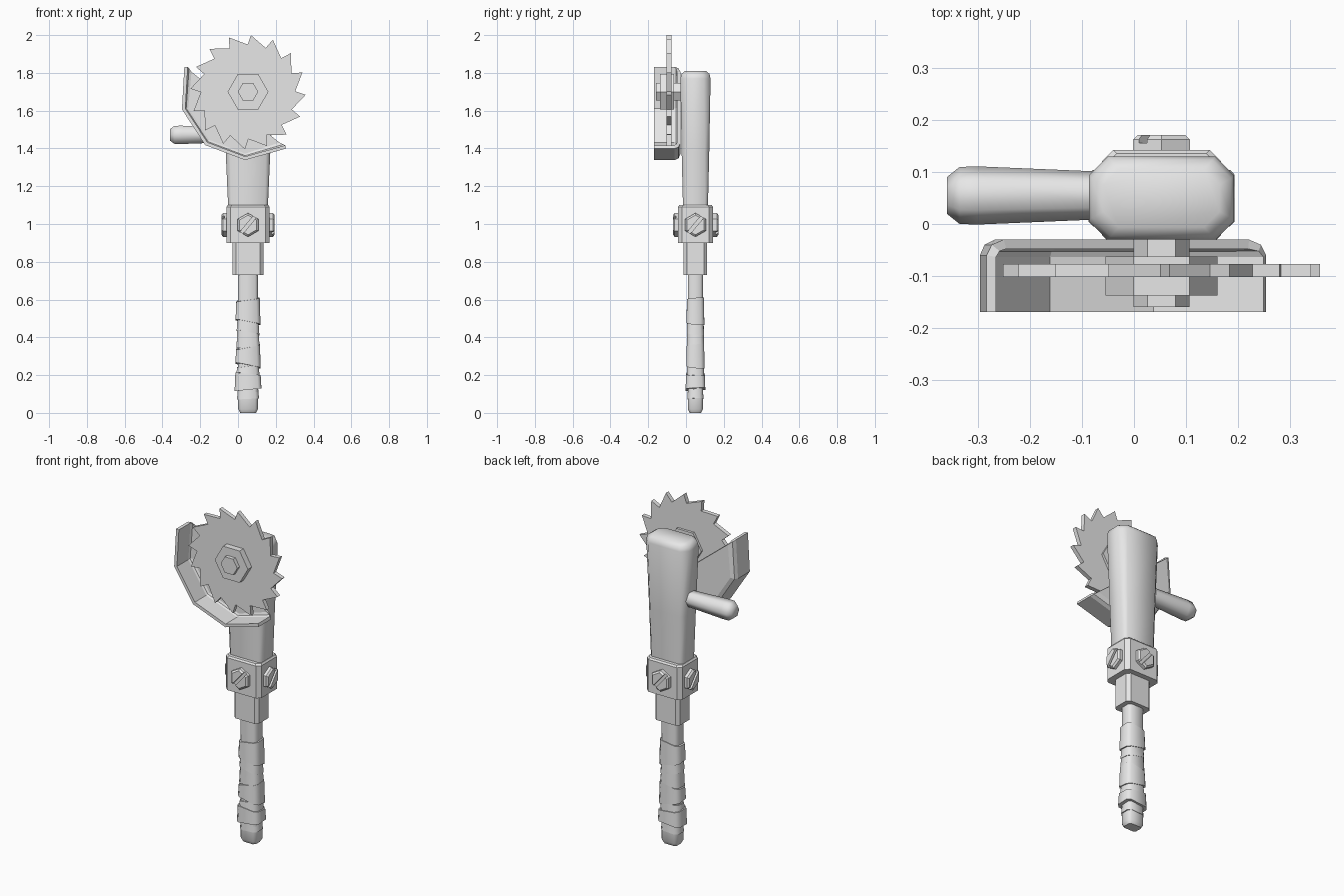
import bpy, bmesh, math
from math import sin, cos, radians, pi
from mathutils import Vector

cube = bpy.data.objects.get("Cube")
if cube:
    bpy.data.objects.remove(cube, do_unlink=True)

CX, CY = 0.053, 0.05          # axis of the handle
HUB_Z = 1.70                  # height of the blade centre

steel = bpy.data.materials.new("plain_grey")
steel.use_nodes = True
grey = (0.8, 0.8, 0.8, 1)
steel.diffuse_color = grey
steel.node_tree.nodes["Principled BSDF"].inputs["Base Color"].default_value = grey


def finish(name, bm, smooth=None):
    """Turn a bmesh into a named object, optionally smoothed below an angle."""
    bmesh.ops.recalc_face_normals(bm, faces=bm.faces)
    mesh = bpy.data.meshes.new(name)
    bm.to_mesh(mesh)
    bm.free()
    mesh.materials.append(steel)
    ob = bpy.data.objects.new(name, mesh)
    bpy.context.collection.objects.link(ob)
    if smooth:
        bpy.ops.object.select_all(action='DESELECT')
        ob.select_set(True)
        bpy.context.view_layer.objects.active = ob
        bpy.ops.object.shade_smooth_by_angle(angle=radians(smooth))
    return ob


def skin(bm, rings, caps=True):
    """Bridge equal rings of points with quads and close both ends."""
    loops = [[bm.verts.new(p) for p in ring] for ring in rings]
    n = len(loops[0])
    for a, b in zip(loops, loops[1:]):
        for i in range(n):
            j = (i + 1) % n
            bm.faces.new((a[i], a[j], b[j], b[i]))
    if caps:
        bm.faces.new(loops[0])
        bm.faces.new(loops[-1])


def box_ring(z, hx, hy, c, tilt=0):
    """Rectangle with cut corners around the handle axis."""
    pts = []
    for sx, sy in ((1, 1), (-1, 1), (-1, -1), (1, -1)):
        pair = [(sx * hx, sy * (hy - c)), (sx * (hx - c), sy * hy)]
        pts += pair if sx * sy > 0 else pair[::-1]
    return [(CX + x, CY + y, z + tilt * (x + 0.5 * y)) for x, y in pts]


def column(name, sections, smooth=None):
    bm = bmesh.new()
    skin(bm, [box_ring(*s) for s in sections])
    return finish(name, bm, smooth)


def hexagon(r, start=0):
    return [(r * cos(start + k * pi / 3), r * sin(start + k * pi / 3)) for k in range(6)]


def plate(name, outline, y0, y1):
    """Extrude an x-z outline around the hub from y0 to y1."""
    bm = bmesh.new()
    skin(bm, [[(CX + x, y, HUB_Z + z) for x, z in outline] for y in (y0, y1)])
    return finish(name, bm)


# Handle shaft
column("handle_shaft", [(0, .042, .03, .012), (.02, .052, .04, .014),
                        (.1, .052, .04, .014), (.76, .052, .04, .014)], 50)

# Cloth bands wound around the grip: bottom, top, half width, half depth, tilts
bands = [(.075, .13, .058, .042, .05, -.1), (.125, .205, .071, .052, .1, -.1),
         (.2, .25, .061, .046, -.2, .15), (.25, .35, .067, .048, -.2, .2),
         (.35, .425, .061, .046, .1, -.2), (.425, .485, .06, .045, -.2, -.2),
         (.48, .6, .066, .047, -.2, .15)]
for i, (z0, z1, hx, hy, t0, t1) in enumerate(bands):
    column(f"grip_band_{i + 1}", [(z0, hx, hy, .018, t0),
                                  (z1, hx - .004, hy - .002, .018, t1)], 50)

# Two stepped collars
column("lower_collar", [(.73, .081, .062, .018), (.91, .081, .062, .018)])
column("upper_collar", [(.9, .115, .093, .022), (1.09, .115, .093, .022),
                        (1.1, .108, .086, .022)])

# Tapered head body
column("head_body", [(1.09, .105, .066, .016), (1.38, .118, .073, .024),
                     (1.77, .14, .08, .036), (1.795, .134, .074, .036),
                     (1.81, .112, .056, .03)], 50)


# Slotted bolts on the four sides of the upper collar
def slotted_bolt(name, turn, distance):
    bm = bmesh.new()

    def hex_stack(target, layers):
        skin(target, [[(x, -d, z) for x, z in hexagon(r, pi / 2)] for d, r in layers])

    hex_stack(bm, [(-.01, .063), (.01, .063)])
    across = Vector((-sin(radians(50)), 0, cos(radians(50))))
    for side in (1, -1):
        half = bmesh.new()
        hex_stack(half, [(.009, .063), (.017, .063), (.026, .052)])
        cut = bmesh.ops.bisect_plane(half, geom=half.verts[:] + half.edges[:] + half.faces[:],
                                     plane_co=across * side * .009, plane_no=across * side,
                                     clear_inner=True)
        rim = [e for e in cut["geom_cut"] if isinstance(e, bmesh.types.BMEdge)]
        bmesh.ops.contextual_create(half, geom=rim)
        piece = bpy.data.meshes.new("bolt_half")
        half.to_mesh(piece)
        half.free()
        bm.from_mesh(piece)
        bpy.data.meshes.remove(piece)
    ob = finish(name, bm)
    ob.rotation_euler.z = turn
    ob.location = (CX + sin(turn) * distance, CY - cos(turn) * distance, .995)


for side, turn, distance in (("front", 0, .093), ("left", pi / 2, .115),
                             ("back", pi, .096), ("right", -pi / 2, .115)):
    slotted_bolt(f"{side}_bolt", turn, distance)

# Side peg
bm = bmesh.new()
skin(bm, [[(x, .055 + y, 1.472 + z) for y, z in hexagon(r)]
          for x, r in ((-.36, .036), (-.336, .055), (-.3, .056), (-.04, .045))])
finish("side_peg", bm, 65)

# Saw blade with slanted teeth
TEETH = 16
teeth = []
for k in range(TEETH):
    tip = radians(87) + k * 2 * pi / TEETH
    for r, a in ((.3055 if k else .3, tip), (.25, tip + radians(3.5))):
        teeth.append((r * cos(a), min(r * sin(a), .3)))
plate("saw_blade", teeth, -.102, -.077)

# Hub flange and axle
plate("hub_flange", hexagon(.108), -.138, -.063)
plate("hub_axle", hexagon(.054), -.16, -.02)

# Blade guard: an angular rim closed at the back by a plate cut along its chord
def guard_ring(y, r):
    pts = [Vector((r * cos(a), r * sin(a))) for a in
           (radians(158.6 + k * 36.3) for k in range(5))]
    ends = [Vector((.362 * cos(radians(a)), .362 * sin(radians(a)))) for a in (158.6, 303.8)]
    slide = (ends[1] - ends[0]).normalized() * (.362 - r) * 1.4
    pts[0], pts[-1] = ends[0] + slide, ends[1] - slide
    return [(CX + p.x, y, HUB_Z + p.y) for p in pts]


bm = bmesh.new()
loops = [[bm.verts.new(p) for p in guard_ring(y, r)]
         for y, r in ((-.17, .362), (-.06, .362), (-.04, .353), (-.03, .332))]
for a, b in zip(loops, loops[1:]):
    for i in range(4):
        bm.faces.new((a[i], a[i + 1], b[i + 1], b[i]))
bm.faces.new(loops[-1])
bm.normal_update()
guard = finish("blade_guard", bm)
# Thicken toward the hub, whichever way the open shell's normals came out
back = max(guard.data.polygons, key=lambda p: len(p.vertices))
solid = guard.modifiers.new("thickness", 'SOLIDIFY')
solid.thickness = .018
solid.offset = -1 if back.normal.y > 0 else 1
solid.use_even_offset = True
